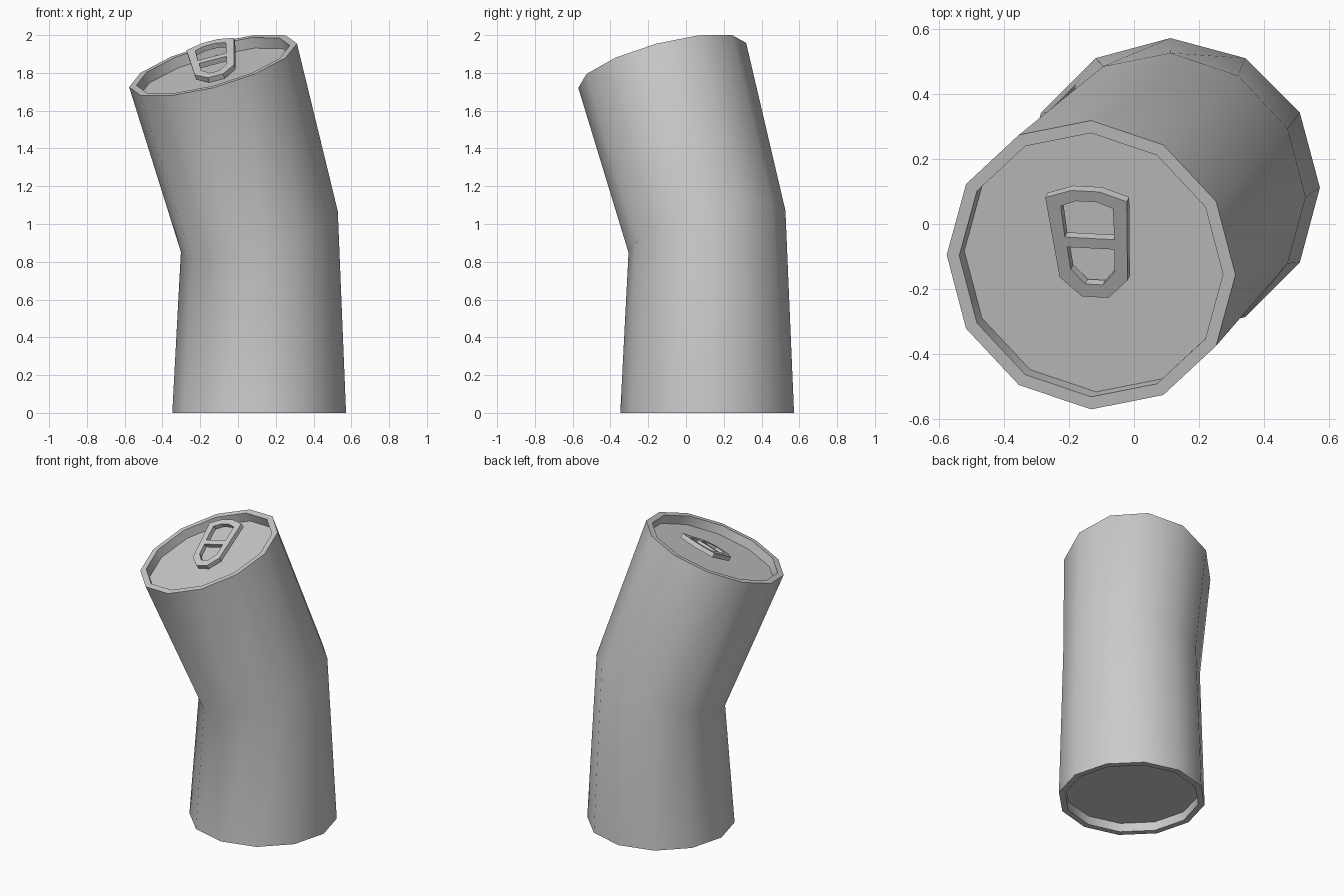
import bpy, bmesh
from math import radians, sin, cos, pi
from mathutils import Matrix, Vector

if "Cube" in bpy.data.objects:
    bpy.data.objects.remove(bpy.data.objects["Cube"])

TILT = Matrix.Rotation(radians(15), 4, 'X') @ Matrix.Rotation(radians(-15), 4, 'Y')
BASE = Matrix.Translation((0.112, 0.112, 0))
BEND = Matrix.Translation((0.113, 0.111, 0.96)) @ TILT
TOP = Matrix.Translation((-0.132, -0.126, 1.84)) @ TILT
SIDES = 12
DEPTH = 0.06


def finish(bm, name):
    bmesh.ops.recalc_face_normals(bm, faces=bm.faces)
    mesh = bpy.data.meshes.new(name)
    bm.to_mesh(mesh)
    bm.free()
    ob = bpy.data.objects.new(name, mesh)
    bpy.context.collection.objects.link(ob)
    return ob


# Can body: rings lofted from bottom recess, over the bend, to the lid recess
rings = [(BASE, 0.42, DEPTH), (BASE, 0.42, 0), (BASE, 0.46, 0), (BEND, 0.43, 0),
         (TOP, 0.46, 0), (TOP, 0.42, 0), (TOP, 0.42, -DEPTH)]
bm = bmesh.new()
loops = []
for frame, r, z in rings:
    loops.append([bm.verts.new(frame @ Vector((r * cos(2 * pi * i / SIDES),
                                               r * sin(2 * pi * i / SIDES), z)))
                  for i in range(SIDES)])
for a, b in zip(loops, loops[1:]):
    for i in range(SIDES):
        j = (i + 1) % SIDES
        bm.faces.new((a[i], a[j], b[j], b[i]))
bm.faces.new(loops[0])
bm.faces.new(loops[-1])
body = finish(bm, "can_body")
bpy.context.view_layer.objects.active = body
body.select_set(True)
bpy.ops.object.shade_smooth_by_angle(angle=radians(40))


# Pull tab: outline with two holes, extruded and tipped up from the lid
def mirrored(half):
    return half + [(-x, y) for x, y in reversed(half)]


outlines = [
    mirrored([(0.045, 0.17), (0.13, 0.14), (0.108, -0.14), (0.042, -0.205)]),
    mirrored([(0.033, 0.133), (0.083, 0.113), (0.079, 0.003)]),
    mirrored([(0.075, -0.032), (0.070, -0.11), (0.028, -0.16)]),
]
bm = bmesh.new()
for pts in outlines:
    vs = [bm.verts.new((x, y, 0)) for x, y in pts]
    for a, b in zip(vs, vs[1:] + vs[:1]):
        bm.edges.new((a, b))
bmesh.ops.triangle_fill(bm, edges=bm.edges[:], use_beauty=True, normal=(0, 0, 1))
ext = bmesh.ops.extrude_face_region(bm, geom=bm.faces[:], use_keep_orig=True)
bmesh.ops.translate(bm, vec=(0, 0, -0.03),
                    verts=[g for g in ext["geom"] if isinstance(g, bmesh.types.BMVert)])
bm.transform(TOP @ Matrix.Translation((0.002, 0.088, 0.023))
             @ Matrix.Rotation(radians(1), 4, 'Z') @ Matrix.Rotation(radians(15), 4, 'X'))
finish(bm, "pull_tab")
